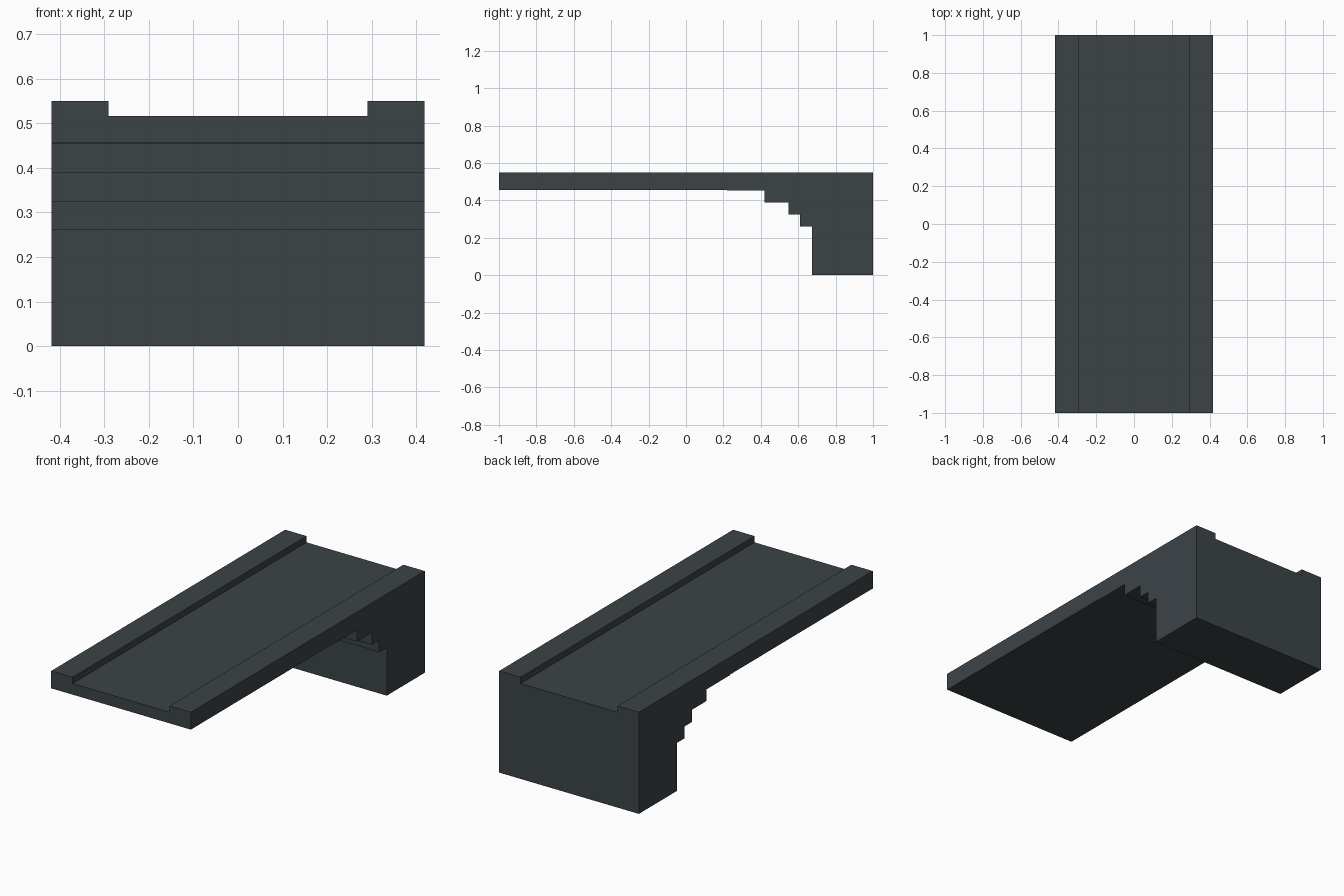
import bpy, bmesh

if "Cube" in bpy.data.objects:
    bpy.data.objects.remove(bpy.data.objects["Cube"])

HALF_W = 0.418      # half width of the bridge end
CHANNEL = 0.29      # half width of the sunken roadway
TOP, ROAD = 0.55, 0.516


def extrude_profile(name, profile, half_width):
    """Solid made by sweeping a (y, z) outline across x."""
    bm = bmesh.new()
    face = bm.faces.new([bm.verts.new((-half_width, y, z)) for y, z in profile])
    new = bmesh.ops.extrude_face_region(bm, geom=[face])["geom"]
    verts = [g for g in new if isinstance(g, bmesh.types.BMVert)]
    bmesh.ops.translate(bm, verts=verts, vec=(2 * half_width, 0, 0))
    bmesh.ops.recalc_face_normals(bm, faces=bm.faces)
    mesh = bpy.data.meshes.new(name)
    bm.to_mesh(mesh)
    bm.free()
    obj = bpy.data.objects.new(name, mesh)
    bpy.context.collection.objects.link(obj)
    return obj


# Deck and stepped abutment: side outline with corbelled steps under the deck
steps = [(0.22, 0.456, 0.453), (0.42, 0.453, 0.39), (0.547, 0.39, 0.324),
         (0.61, 0.324, 0.26), (0.675, 0.26, 0.0)]
outline = [(-1, TOP), (-1, 0.456)]
for y, z_high, z_low in steps:
    outline += [(y, z_high), (y, z_low)]
outline += [(1, 0), (1, TOP)]
bridge = extrude_profile("bridge_deck_and_abutment", outline, HALF_W)

# Sunken roadway between the two kerbs
cutter = extrude_profile("roadway_cutter",
                         [(-1.1, ROAD), (1.1, ROAD), (1.1, 0.7), (-1.1, 0.7)], CHANNEL)
cutter.hide_render = True
cut = bridge.modifiers.new("roadway", "BOOLEAN")
cut.operation, cut.solver, cut.object = "DIFFERENCE", "EXACT", cutter
bpy.context.view_layer.objects.active = bridge
bpy.ops.object.modifier_apply(modifier=cut.name)
bpy.data.objects.remove(cutter)

# Dark slate colour
slate = bpy.data.materials.new("slate")
slate.diffuse_color = (0.045, 0.056, 0.062, 1)
slate.use_nodes = True
slate.node_tree.nodes["Principled BSDF"].inputs["Base Color"].default_value = slate.diffuse_color
bridge.data.materials.clear()
bridge.data.materials.append(slate)
